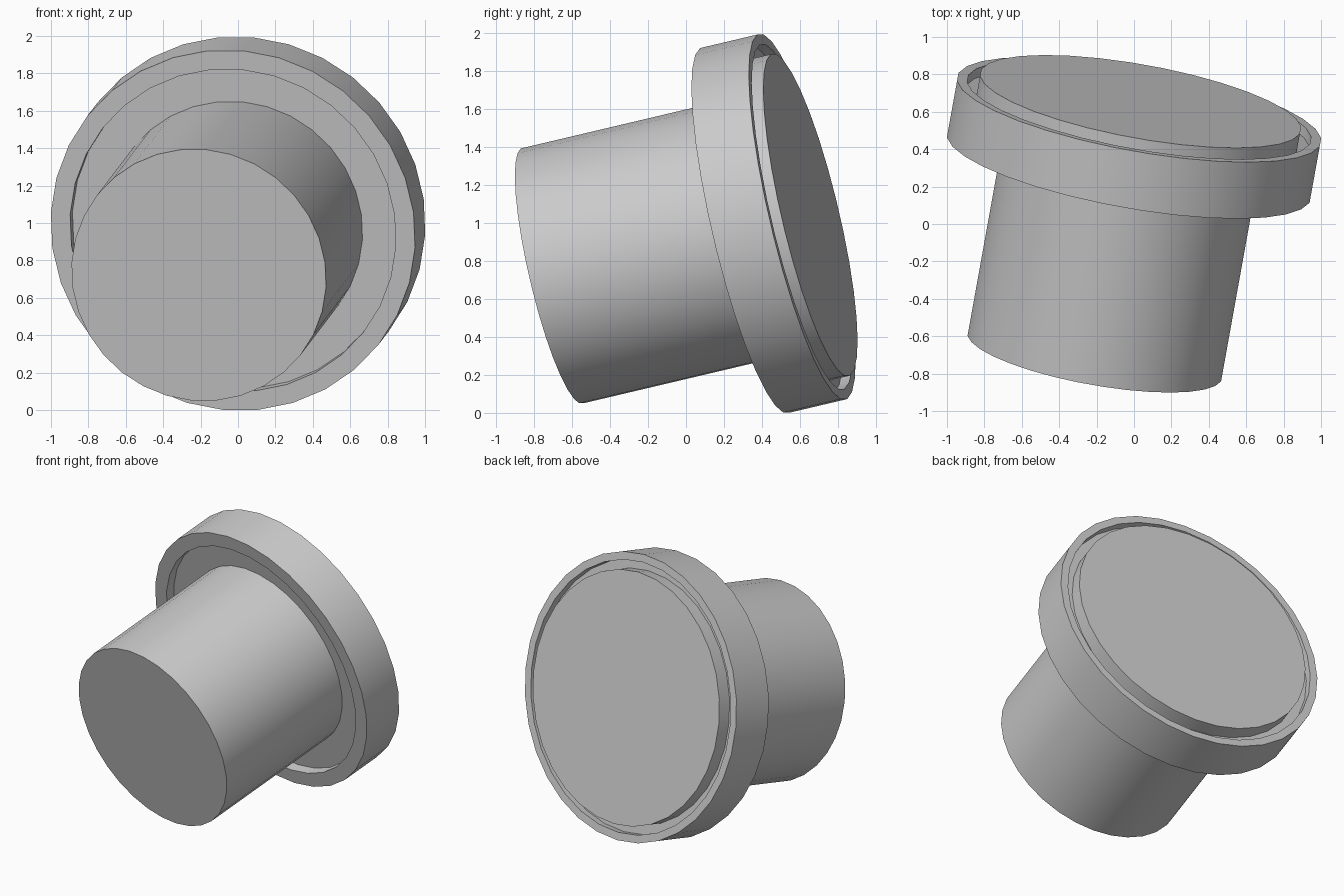
import bpy, bmesh, math
from mathutils import Vector, Matrix

if "Cube" in bpy.data.objects:
    bpy.data.objects.remove(bpy.data.objects["Cube"])

# Tilted frame shared by all parts: local z runs along the plug axis
axis = Vector((0.1726, 0.9588, 0.2263)).normalized()
up = (Vector((0, 0, 1)) - axis * axis.z).normalized()
side = up.cross(axis)
frame = Matrix.Translation((-0.027, 0.31, 0.961)) @ Matrix((side, up, axis)).transposed().to_4x4()
SIDES = 32


def lathe(name, profile, closed):
    """Spin (radius, distance along axis) points into a solid."""
    bm = bmesh.new()
    rings = []
    for r, h in profile:
        angles = [(i + 0.5) * 2 * math.pi / SIDES for i in range(SIDES)]
        rings.append([bm.verts.new((r * math.cos(a), r * math.sin(a), h)) for a in angles])
    pairs = list(zip(rings, rings[1:]))
    if closed:
        pairs.append((rings[-1], rings[0]))
    else:
        bm.faces.new(rings[0])
        bm.faces.new(rings[-1])
    for a, b in pairs:
        for i in range(SIDES):
            j = (i + 1) % SIDES
            bm.faces.new((a[i], a[j], b[j], b[i]))
    bmesh.ops.recalc_face_normals(bm, faces=bm.faces)
    mesh = bpy.data.meshes.new(name)
    bm.to_mesh(mesh)
    bm.free()
    obj = bpy.data.objects.new(name, mesh)
    bpy.context.collection.objects.link(obj)
    obj.matrix_world = frame
    bpy.ops.object.select_all(action='DESELECT')
    obj.select_set(True)
    bpy.context.view_layer.objects.active = obj
    bpy.ops.object.shade_smooth_by_angle(angle=math.radians(30))
    return obj


# Outer rim: shallow recess in front, narrow groove behind
lathe("rim", [(0.885, 0), (0.99, 0), (0.99, 0.315), (0.935, 0.315),
              (0.935, 0.26), (0.873, 0.26), (0.873, 0.07), (0.885, 0.07)], True)
# Raised cap filling the rim
lathe("cap", [(0.873, 0.07), (0.873, 0.36)], False)
# Thick stem towards the front
lathe("stem", [(0.692, -1.058), (0.692, 0.075)], False)
